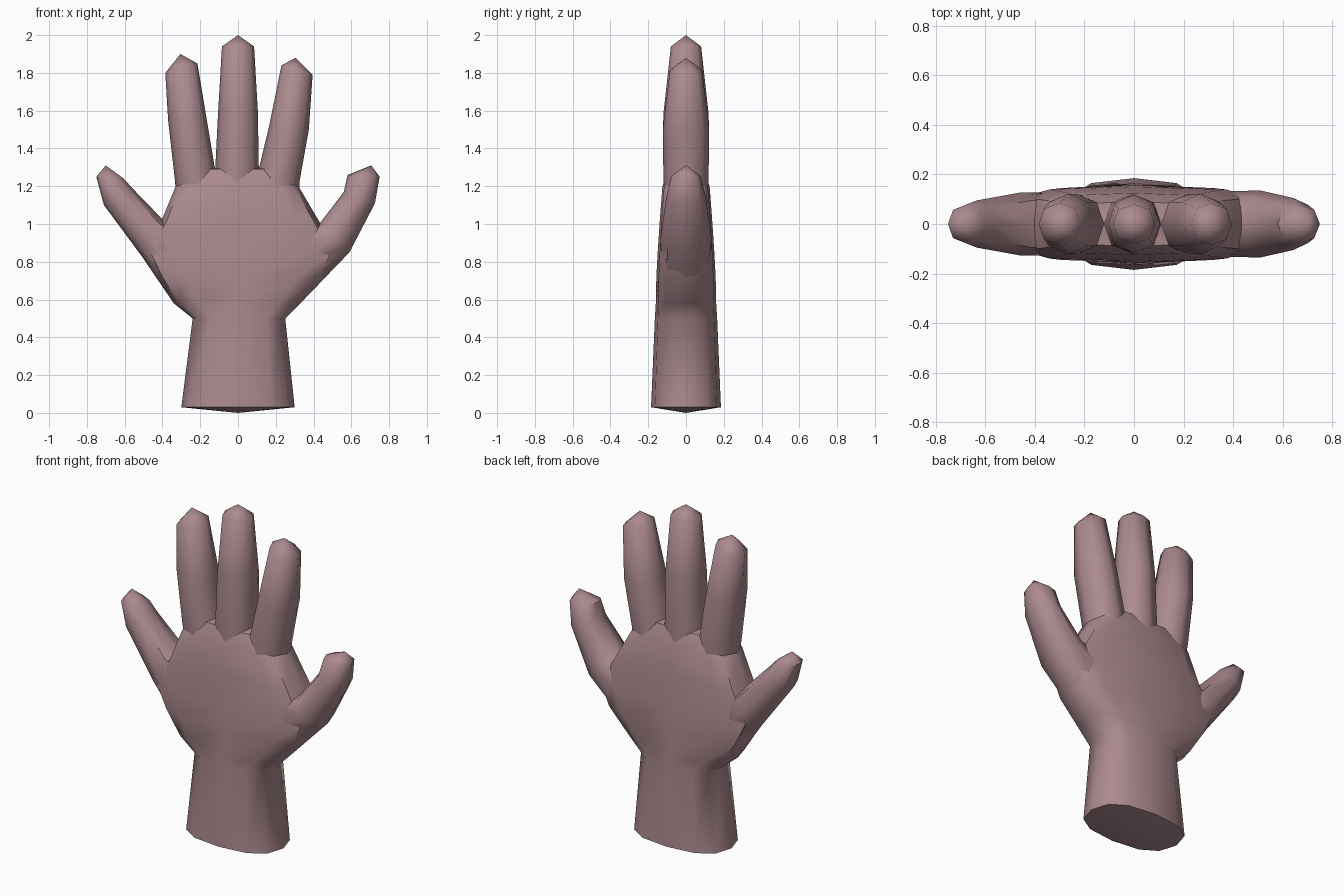
import bpy, bmesh, math
from mathutils import Vector

cube = bpy.data.objects.get("Cube")
if cube:
    bpy.data.objects.remove(cube, do_unlink=True)

skin = bpy.data.materials.new("dusty_rose")
skin.use_nodes = True
rose = (0.41, 0.255, 0.275, 1)
skin.diffuse_color = rose
skin.node_tree.nodes["Principled BSDF"].inputs["Base Color"].default_value = rose


def curve_power(value, power):
    return math.copysign(abs(value) ** (2 / power), value)


def loft(name, rings, start, tip, sides=8, smooth_angle=50):
    """Skin rings, each given by its left and right edge (x, z), depth and squareness."""
    bm = bmesh.new()
    loops = []
    for (lx, lz), (rx, rz), depth, power in rings:
        left, right = Vector((lx, 0, lz)), Vector((rx, 0, rz))
        mid, half = (left + right) / 2, (right - left) / 2
        loop = []
        for i in range(sides):
            a = math.tau * i / sides
            p = mid + half * curve_power(math.cos(a), power)
            p.y = depth * curve_power(math.sin(a), power)
            loop.append(bm.verts.new(p))
        loops.append(loop)
    for low, high in zip(loops, loops[1:]):
        for i in range(sides):
            j = (i + 1) % sides
            bm.faces.new((low[i], low[j], high[j], high[i]))
    # pointed caps
    for loop, (x, z) in ((loops[0], start), (loops[-1], tip)):
        apex = bm.verts.new((x, 0, z))
        for i in range(sides):
            bm.faces.new((loop[i], loop[(i + 1) % sides], apex))
    bmesh.ops.recalc_face_normals(bm, faces=bm.faces)
    mesh = bpy.data.meshes.new(name)
    bm.to_mesh(mesh)
    bm.free()
    mesh.materials.append(skin)
    obj = bpy.data.objects.new(name, mesh)
    bpy.context.collection.objects.link(obj)
    bpy.ops.object.select_all(action="DESELECT")
    obj.select_set(True)
    bpy.context.view_layer.objects.active = obj
    bpy.ops.object.shade_smooth_by_angle(angle=math.radians(smooth_angle))
    return obj


# wrist and palm: level rings from the cuff up to the knuckles
levels = [
    (0.03, -0.30, 0.30, 0.185, 2.5),
    (0.50, -0.24, 0.25, 0.165, 2.8),
    (0.58, -0.34, 0.33, 0.16, 3.2),
    (0.72, -0.435, 0.465, 0.157, 3.6),
    (0.85, -0.50, 0.53, 0.15, 3.8),
    (1.03, -0.40, 0.42, 0.138, 4),
    (1.20, -0.33, 0.32, 0.125, 4),
    (1.29, -0.24, 0.23, 0.09, 4),
]
loft("wrist_and_palm", [((l, z), (r, z), d, p) for z, l, r, d, p in levels],
     (0, 0), (0, 1.30), sides=12)

# three upright fingers
loft("right_finger", [
    ((-0.32, 1.08), (-0.08, 1.12), 0.11, 2),
    ((-0.335, 1.24), (-0.125, 1.31), 0.12, 2.2),
    ((-0.37, 1.55), (-0.16, 1.52), 0.122, 2.2),
    ((-0.385, 1.80), (-0.215, 1.85), 0.085, 2.2),
], (-0.2, 1.05), (-0.305, 1.90))
loft("middle_finger", [
    ((-0.13, 1.10), (0.12, 1.10), 0.11, 2),
    ((-0.12, 1.30), (0.11, 1.30), 0.12, 2.2),
    ((-0.105, 1.60), (0.105, 1.60), 0.118, 2.2),
    ((-0.085, 1.94), (0.085, 1.94), 0.08, 2.2),
], (0, 1.05), (0, 2.0))
loft("left_finger", [
    ((0.07, 1.10), (0.32, 1.06), 0.11, 2),
    ((0.11, 1.29), (0.325, 1.22), 0.12, 2.2),
    ((0.165, 1.52), (0.375, 1.50), 0.122, 2.2),
    ((0.23, 1.84), (0.395, 1.79), 0.085, 2.2),
], (0.2, 1.05), (0.305, 1.88))

# little finger and thumb, spreading out from the sides of the palm
loft("little_finger", [
    ((-0.34, 0.58), (-0.15, 0.95), 0.125, 2.4),
    ((-0.51, 0.83), (-0.395, 1.02), 0.128, 2.3),
    ((-0.71, 1.10), (-0.56, 1.19), 0.095, 2.2),
    ((-0.75, 1.25), (-0.605, 1.24), 0.078, 2.2),
], (-0.15, 0.72), (-0.70, 1.31))
loft("thumb", [
    ((0.15, 0.95), (0.32, 0.57), 0.13, 2.4),
    ((0.43, 1.00), (0.59, 0.85), 0.135, 2.3),
    ((0.56, 1.17), (0.725, 1.11), 0.105, 2.2),
    ((0.58, 1.26), (0.75, 1.25), 0.078, 2.2),
], (0.15, 0.72), (0.705, 1.31))
